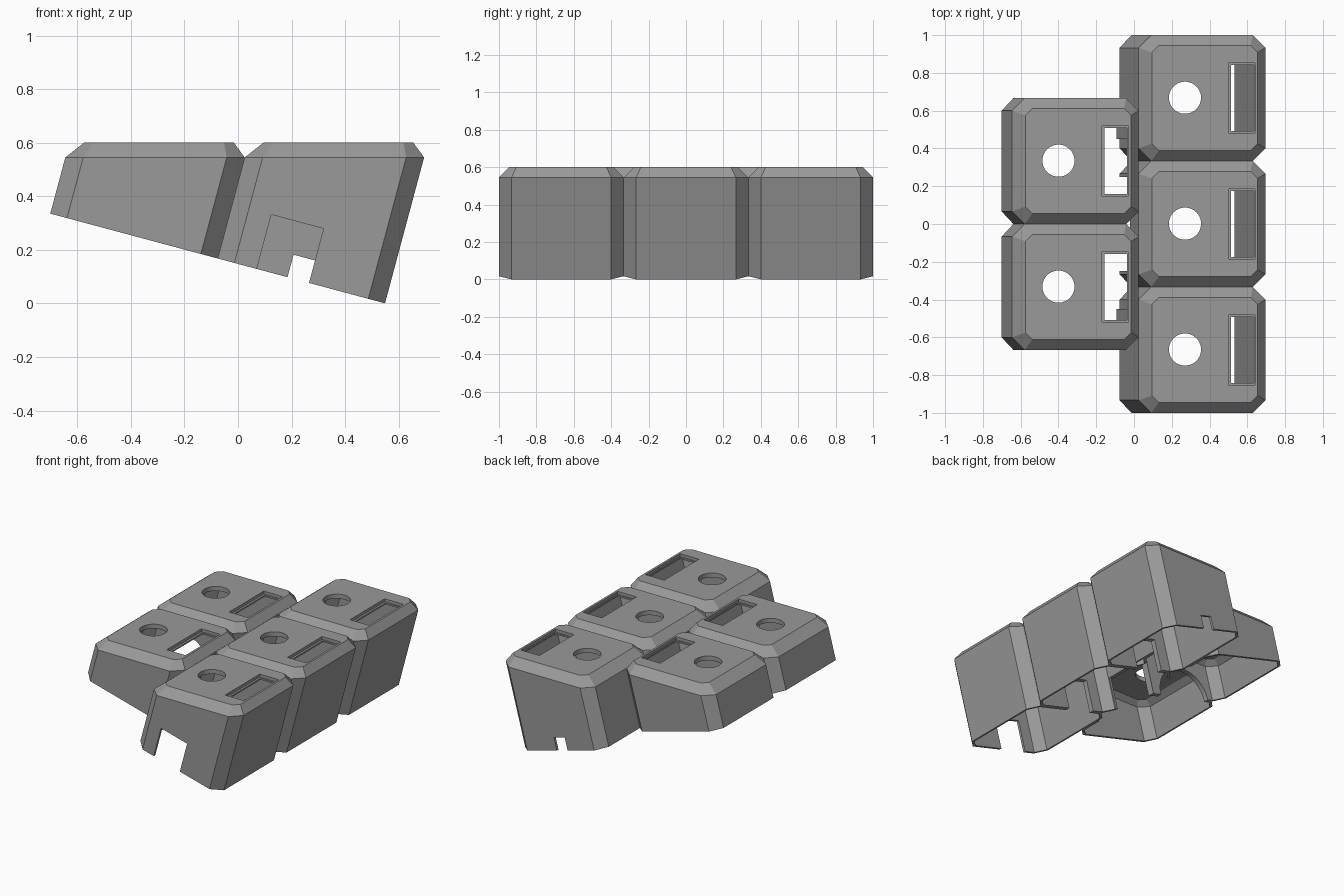
import bpy, bmesh, math
from mathutils import Vector

if "Cube" in bpy.data.objects:
    bpy.data.objects.remove(bpy.data.objects["Cube"])

LEAN = math.radians(15)
K = math.tan(LEAN)
RIM, TOP = 0.545, 0.60          # heights of wall top and flat roof
HX, HY = 0.335, 1 / 3           # half sizes of one housing
WALL = 0.017
BASE = 0.1474                   # height of the sloping underside at x = 0
UP = Vector((math.sin(LEAN), 0, math.cos(LEAN)))

grey = bpy.data.materials.new("grey plastic")
grey.diffuse_color = (0.32, 0.32, 0.32, 1)
grey.use_nodes = True
grey.node_tree.nodes["Principled BSDF"].inputs["Base Color"].default_value = grey.diffuse_color


def octagon(cx, cy, hx, hy, cut):
    return [(cx + x, cy + y) for x, y in (
        (-hx + cut, -hy), (hx - cut, -hy), (hx, -hy + cut), (hx, hy - cut),
        (hx - cut, hy), (-hx + cut, hy), (-hx, hy - cut), (-hx, -hy + cut))]


def to_base(x, y, drop):
    # slide a rim point along the leaning wall to the sloping underside
    z = (BASE - K * (x - K * RIM)) / (1 + K * K) - drop
    return (x - K * (RIM - z), y, z)


def make_object(name, bm):
    bmesh.ops.recalc_face_normals(bm, faces=bm.faces)
    me = bpy.data.meshes.new(name)
    bm.to_mesh(me)
    bm.free()
    me.materials.append(grey)
    ob = bpy.data.objects.new(name, me)
    bpy.context.collection.objects.link(ob)
    return ob


def block(name, cx, cy, inset, rim, top, bevel, drop):
    # leaning eight-sided prism with a bevelled roof
    side = octagon(cx, cy, HX - inset, HY - inset, 0.067 - inset * 0.5)
    roof = octagon(cx + K * (top - RIM), cy, HX - inset - bevel,
                   HY - inset - bevel, 0.037)
    rimmed = octagon(cx + K * (rim - RIM), cy, HX - inset, HY - inset,
                     0.067 - inset * 0.5)
    bm = bmesh.new()
    rings = [[bm.verts.new(to_base(x, y, drop)) for x, y in side],
             [bm.verts.new((x, y, rim)) for x, y in rimmed],
             [bm.verts.new((x, y, top)) for x, y in roof]]
    for a, b in zip(rings, rings[1:]):
        for i in range(8):
            j = (i + 1) % 8
            bm.faces.new((a[i], a[j], b[j], b[i]))
    bm.faces.new(rings[0][::-1])
    bm.faces.new(rings[2])
    return make_object(name, bm)


def box(center, size, lean=0):
    bm = bmesh.new()
    bmesh.ops.create_cube(bm, size=1)
    bmesh.ops.scale(bm, vec=size, verts=bm.verts)
    ob = make_object("cutter", bm)
    ob.location = center
    ob.rotation_euler = (0, lean, 0)
    return ob


def base_box(x0, x1, y0, y1, h):
    # leaning notch of height h rising from the sloping underside
    x = (x0 + x1) / 2
    mid = Vector((x, (y0 + y1) / 2, BASE - K * x)) + UP * (h / 2 - 0.05)
    return box(mid, ((x1 - x0) / math.cos(LEAN), y1 - y0, h + 0.1), LEAN)


def cylinder(center, radius, depth, rot=(0, 0, 0)):
    bm = bmesh.new()
    bmesh.ops.create_cone(bm, cap_ends=True, segments=40, radius1=radius,
                          radius2=radius, depth=depth)
    ob = make_object("cutter", bm)
    ob.location = center
    ob.rotation_euler = rot
    return ob


def carve(ob, cutters):
    bpy.context.view_layer.objects.active = ob
    for c in cutters:
        c.hide_render = True
        m = ob.modifiers.new("cut", 'BOOLEAN')
        m.operation, m.solver, m.object = 'DIFFERENCE', 'EXACT', c
        bpy.ops.object.modifier_apply(modifier=m.name)
        bpy.data.objects.remove(c)


def housing(name, cx, cy, extra):
    ob = block(name, cx, cy, 0, RIM, TOP, 0.055, 0)
    tx = cx + 0.015
    carve(ob, [
        block("cavity", cx, cy, WALL, 0.54, 0.57, 0.035, 0.05),
        cylinder((tx - 0.105, cy + 0.002, 0.58), 0.085, 0.12),   # round hole
        box((tx + 0.195, cy, 0.63), (0.14, 0.37, 0.10)),         # slot recess
        box((tx + 0.199, cy, 0.58), (0.12, 0.35, 0.12)),         # slot
    ] + extra)
    bpy.ops.object.select_all(action='DESELECT')
    ob.select_set(True)
    bpy.context.view_layer.objects.active = ob
    bpy.ops.object.shade_smooth_by_angle(angle=math.radians(15))


# right column: three housings with cable notches along the row
for name, cy in (("front_right_housing", -2 / 3), ("middle_right_housing", 0),
                 ("back_right_housing", 2 / 3)):
    extra = [base_box(0.07, 0.265, cy - 0.4, cy - 0.25, 0.21)]
    if cy > 0.5:
        extra.append(base_box(0.185, 0.265, cy + 0.25, cy + 0.4, 0.087))
    else:
        extra.append(base_box(0.07, 0.265, cy + 0.25, cy + 0.4, 0.21))
    if cy == 0:
        # passage into the left column
        extra.append(base_box(-0.13, -0.02, -0.25, 0.25, 0.21))
    housing(name, 0.36, cy, extra)

# left column: two housings joined by an arch, open towards the right column
for name, s in (("front_left_housing", -1), ("back_left_housing", 1)):
    arch = cylinder((-0.40, 0, BASE + K * 0.40), 0.2, 0.12, (math.pi / 2, 0, 0))
    passage = base_box(-0.14, -0.02, -0.45, 0.45, 0.21)
    housing(name, -0.31, s / 3, [arch, passage])
